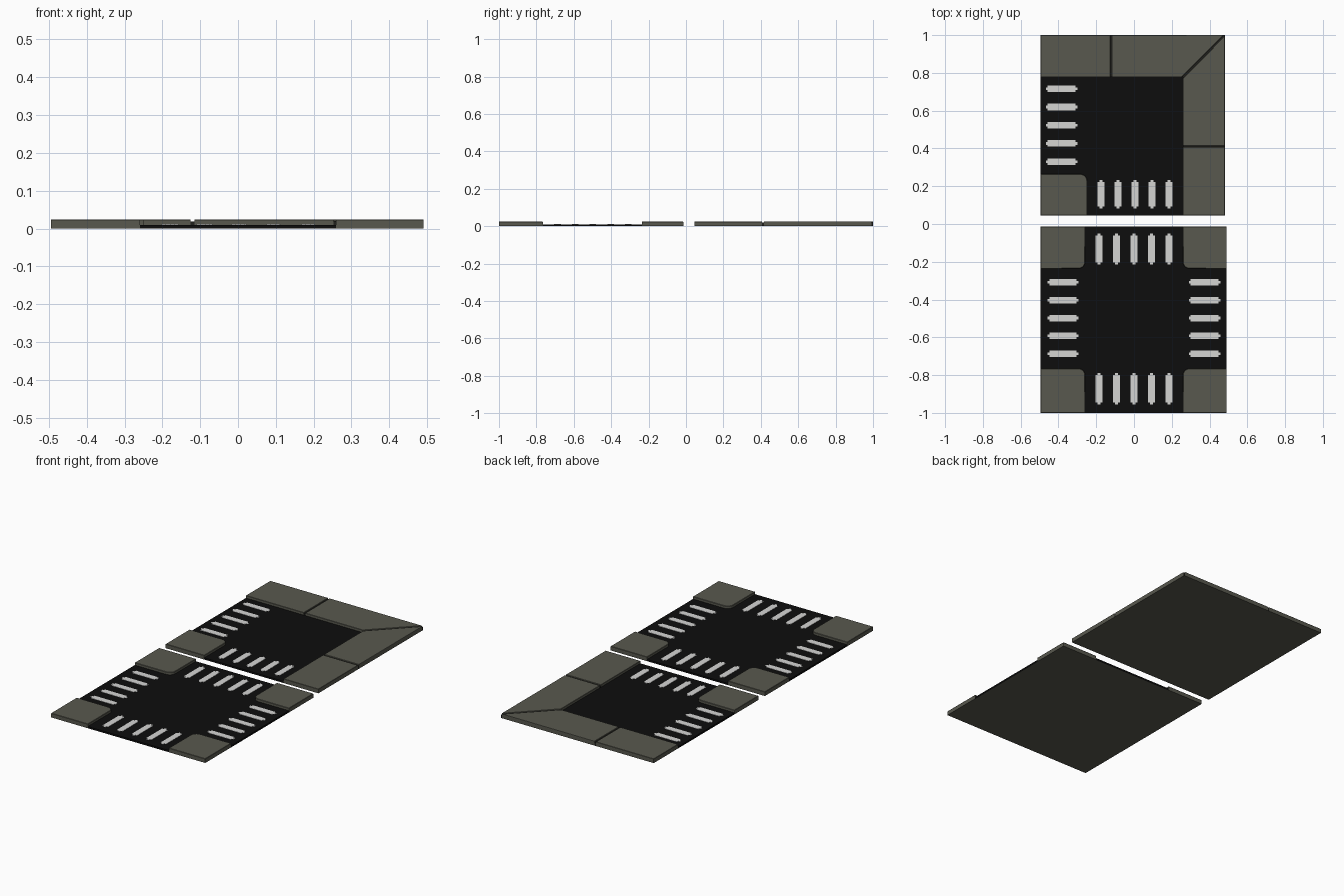
import bpy, bmesh, math

if "Cube" in bpy.data.objects:
    bpy.data.objects.remove(bpy.data.objects["Cube"])

def material(name, rgb):
    m = bpy.data.materials.new(name)
    m.diffuse_color = (*rgb, 1)
    m.use_nodes = True
    m.node_tree.nodes["Principled BSDF"].inputs["Base Color"].default_value = m.diffuse_color
    return m

PAVING = material("paving_grey", (0.098, 0.098, 0.077))
ASPHALT = material("asphalt_black", (0.004, 0.004, 0.004))
GROOVE = material("groove_dark", (0.014, 0.014, 0.012))
PAINT = material("paint_white", (0.66, 0.66, 0.65))

ROAD_Z, KERB_Z, GROOVE_Z = 0.010, 0.0245, 0.019
LEFT, RIGHT = -0.494, 0.491

def slab(name, outline, z0, z1, mat, under=None, bevel=0.0):
    """Extrude an outline from z0 to z1, with an optional top bevel."""
    bm = bmesh.new()
    face = bm.faces.new([bm.verts.new((x, y, z0)) for x, y in outline])
    top = bmesh.ops.extrude_face_region(bm, geom=[face], use_keep_orig=True)["geom"]
    bmesh.ops.translate(bm, vec=(0, 0, z1 - z0 - bevel),
                        verts=[g for g in top if isinstance(g, bmesh.types.BMVert)])
    bmesh.ops.recalc_face_normals(bm, faces=bm.faces)
    bm.normal_update()
    if bevel:
        lid = [f for f in bm.faces if f.normal.z > 0.9]
        bmesh.ops.inset_region(bm, faces=lid, thickness=bevel, depth=bevel)
        bm.normal_update()
    if under:
        for f in bm.faces:
            f.material_index = 1 if f.normal.z < -0.9 else 0
    mesh = bpy.data.meshes.new(name)
    bm.to_mesh(mesh)
    bm.free()
    mesh.materials.append(mat)
    if under:
        mesh.materials.append(under)
    obj = bpy.data.objects.new(name, mesh)
    bpy.context.collection.objects.link(obj)
    return obj

def rounded(x, y, sx, sy, r=0.035, n=6):
    """Arc for a kerb corner at (x, y), from its x-facing side to its y-facing side."""
    return [(x - sx * r * (1 - math.cos(a)), y - sy * r * (1 - math.sin(a)))
            for a in (i * math.pi / 2 / n for i in range(n + 1))]

def corner_block(name, ox, oy, ix, iy):
    """Raised paving block from the tile corner (ox, oy) to the rounded point (ix, iy)."""
    arc = rounded(ix, iy, math.copysign(1, ix - ox), math.copysign(1, iy - oy))
    slab(name, [(ox, oy), (ix, oy)] + arc + [(ox, iy)], 0, KERB_Z, PAVING, bevel=0.002)
    return arc

def stripes(name, centres, start, end, along_x):
    """Row of crossing stripes with narrowed ends."""
    w, cap, tip = 0.0175, 0.01, 0.007
    for i, c in enumerate(centres):
        pts = [(start, -tip), (start + cap, -tip), (start + cap, -w), (end - cap, -w),
               (end - cap, -tip), (end, -tip), (end, tip), (end - cap, tip),
               (end - cap, w), (start + cap, w), (start + cap, tip), (start, tip)]
        pts = [(u, c + v) if along_x else (c + v, u) for u, v in pts]
        slab(f"{name}_{i + 1}", pts, ROAD_Z - 0.001, ROAD_Z + 0.0015, PAINT)

# Front tile: crossroads with four corner pavements
y0, y1 = -1.0, -0.014
ix, ya, yb = 0.259, -0.765, -0.236
sw = corner_block("pavement_front_left", LEFT, y0, -ix, ya)
se = corner_block("pavement_front_right", RIGHT, y0, ix, ya)
ne = corner_block("pavement_back_right", RIGHT, y1, ix, yb)
nw = corner_block("pavement_back_left", LEFT, y1, -ix, yb)
cross = ([(-ix, y0), (ix, y0)] + se + [(RIGHT, ya), (RIGHT, yb)] + ne[::-1]
         + [(ix, y1), (-ix, y1)] + nw + [(LEFT, yb), (LEFT, ya)] + sw[::-1])
slab("crossroads", cross, 0, ROAD_Z, ASPHALT, under=PAVING)

cols = [0.0925 * i for i in range(-2, 3)]
rows = [-0.498 + 0.0945 * i for i in range(-2, 3)]
stripes("crossing_front", cols, -0.956, -0.79, False)
stripes("crossing_back", cols, -0.215, -0.05, False)
stripes("crossing_left", rows, -0.457, -0.294, True)
stripes("crossing_right", rows, 0.29, 0.457, True)

# Back tile: road bend with one corner pavement and an L-shaped pavement
y0, y1, xr = 0.046, 1.0, 0.481
kx, ky = 0.259, 0.778
cx, cy = -0.248, 0.264
arc = corner_block("bend_inner_pavement", LEFT, y0, cx, cy)
bend = [(cx, y0), (kx, y0), (kx, ky), (LEFT, ky), (LEFT, cy)] + arc[::-1]
slab("road_bend", bend, 0, ROAD_Z, ASPHALT, under=PAVING)

g, d = 0.005, 0.007          # half groove widths: straight and mitred
gx, gy = -0.12, 0.412        # groove positions
paving = [
    [(LEFT, ky), (gx - g, ky), (gx - g, y1), (LEFT, y1)],
    [(gx + g, ky), (kx - d, ky), (xr - d, y1), (gx + g, y1)],
    [(kx, gy + g), (xr, gy + g), (xr, y1 - d), (kx, ky - d)],
    [(kx, y0), (xr, y0), (xr, gy - g), (kx, gy - g)],
]
for i, outline in enumerate(paving):
    slab(f"paving_section_{i + 1}", outline, 0, KERB_Z, PAVING, bevel=0.0015)

# Sunken joints between the paving sections
joints = [
    [(gx - g, ky), (gx + g, ky), (gx + g, y1), (gx - g, y1)],
    [(kx, gy - g), (xr, gy - g), (xr, gy + g), (kx, gy + g)],
    [(kx - d, ky), (kx, ky), (kx, ky - d), (xr, y1 - d), (xr, y1), (xr - d, y1)],
]
for i, outline in enumerate(joints):
    slab(f"paving_joint_{i + 1}", outline, 0, GROOVE_Z, GROOVE, under=PAVING)

stripes("bend_crossing_left", [0.523 + 0.0965 * i for i in range(-2, 3)], -0.467, -0.3, True)
stripes("bend_crossing_front", [0.005 + 0.09 * i for i in range(-2, 3)], 0.083, 0.232, False)
